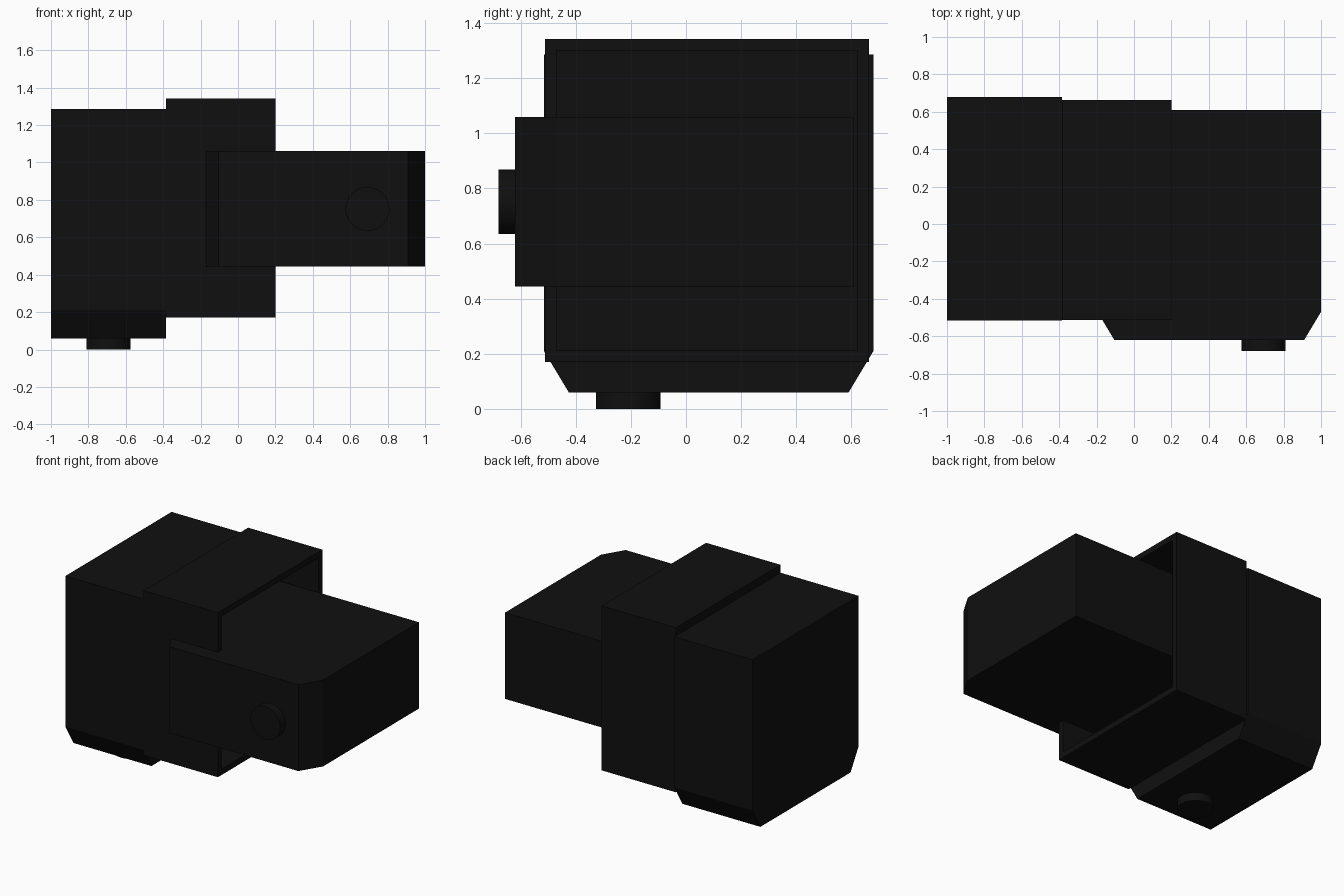
import bpy
import bmesh
import math
from mathutils import Matrix, Vector

cube = bpy.data.objects.get("Cube")
if cube:
    bpy.data.objects.remove(cube, do_unlink=True)

# One near-black colour for every part
black = bpy.data.materials.new("matte black")
black.use_nodes = True
COLOUR = (0.005, 0.005, 0.005, 1)
black.diffuse_color = COLOUR
bsdf = next(n for n in black.node_tree.nodes if n.type == 'BSDF_PRINCIPLED')
bsdf.inputs["Base Color"].default_value = COLOUR
bsdf.inputs["Roughness"].default_value = 0.6


def add_object(name, bm):
    """Turn a bmesh into a named object with outward normals."""
    bmesh.ops.recalc_face_normals(bm, faces=bm.faces)
    mesh = bpy.data.meshes.new(name)
    bm.to_mesh(mesh)
    bm.free()
    mesh.materials.append(black)
    obj = bpy.data.objects.new(name, mesh)
    bpy.context.collection.objects.link(obj)
    return obj


def prism(name, profile, offset):
    """Extrude a closed profile of 3D points along an offset."""
    bm = bmesh.new()
    face = bm.faces.new([bm.verts.new(p) for p in profile])
    out = bmesh.ops.extrude_face_region(bm, geom=[face], use_keep_orig=True)
    verts = [g for g in out["geom"] if isinstance(g, bmesh.types.BMVert)]
    bmesh.ops.translate(bm, verts=verts, vec=Vector(offset))
    return add_object(name, bm)


def chamfered(a0, a1, b0, b1, ca=0.09, cb=0.15):
    """Rectangle profile with its two corners at b0 cut off."""
    return [(a0 + ca, b0), (a1 - ca, b0), (a1, b0 + cb),
            (a1, b1), (a0, b1), (a0, b0 + cb)]


def button(name, centre, radius, depth, rotation):
    """Short smooth-sided disc."""
    bm = bmesh.new()
    bmesh.ops.create_cone(bm, cap_ends=True, segments=48, radius1=radius,
                          radius2=radius, depth=depth,
                          matrix=Matrix.Translation(centre) @ rotation)
    obj = add_object(name, bm)
    bpy.ops.object.select_all(action='DESELECT')
    obj.select_set(True)
    bpy.context.view_layer.objects.active = obj
    bpy.ops.object.shade_smooth_by_angle(angle=math.radians(30))


# Upright block, chamfered along its bottom front and back edges
prism("upright_block",
      [(-1.0, y, z) for y, z in chamfered(-0.515, 0.68, 0.06, 1.285)],
      (0.615, 0, 0))

# Lying block, chamfered along its front side edges
prism("lying_block",
      [(x, y, 0.445) for x, y in chamfered(-0.195, 1.0, -0.62, 0.61)],
      (0, 0, 0.615))

# Square housing between the blocks, hollow and open towards +x
WALL = 0.06
low, high = Vector((-0.385, -0.512, 0.17)), Vector((0.20, 0.664, 1.343))
bm = bmesh.new()
bmesh.ops.create_cube(bm, size=1, matrix=Matrix.Translation((low + high) / 2)
                      @ Matrix.Diagonal((*(high - low), 1)))
mouth = max(bm.faces, key=lambda f: f.calc_center_median().x)
bmesh.ops.inset_region(bm, faces=[mouth], thickness=WALL)
out = bmesh.ops.extrude_discrete_faces(bm, faces=[mouth])
floor_face = out["faces"][0]
bmesh.ops.translate(bm, verts=floor_face.verts,
                    vec=(-(high.x - low.x - WALL), 0, 0))
add_object("hollow_housing", bm)

# Round buttons on the narrow end of each block
button("bottom_button", (-0.692, -0.21, 0.035), 0.117, 0.07, Matrix.Identity(4))
button("front_button", (0.692, -0.645, 0.752), 0.117, 0.07,
       Matrix.Rotation(math.pi / 2, 4, 'X'))
